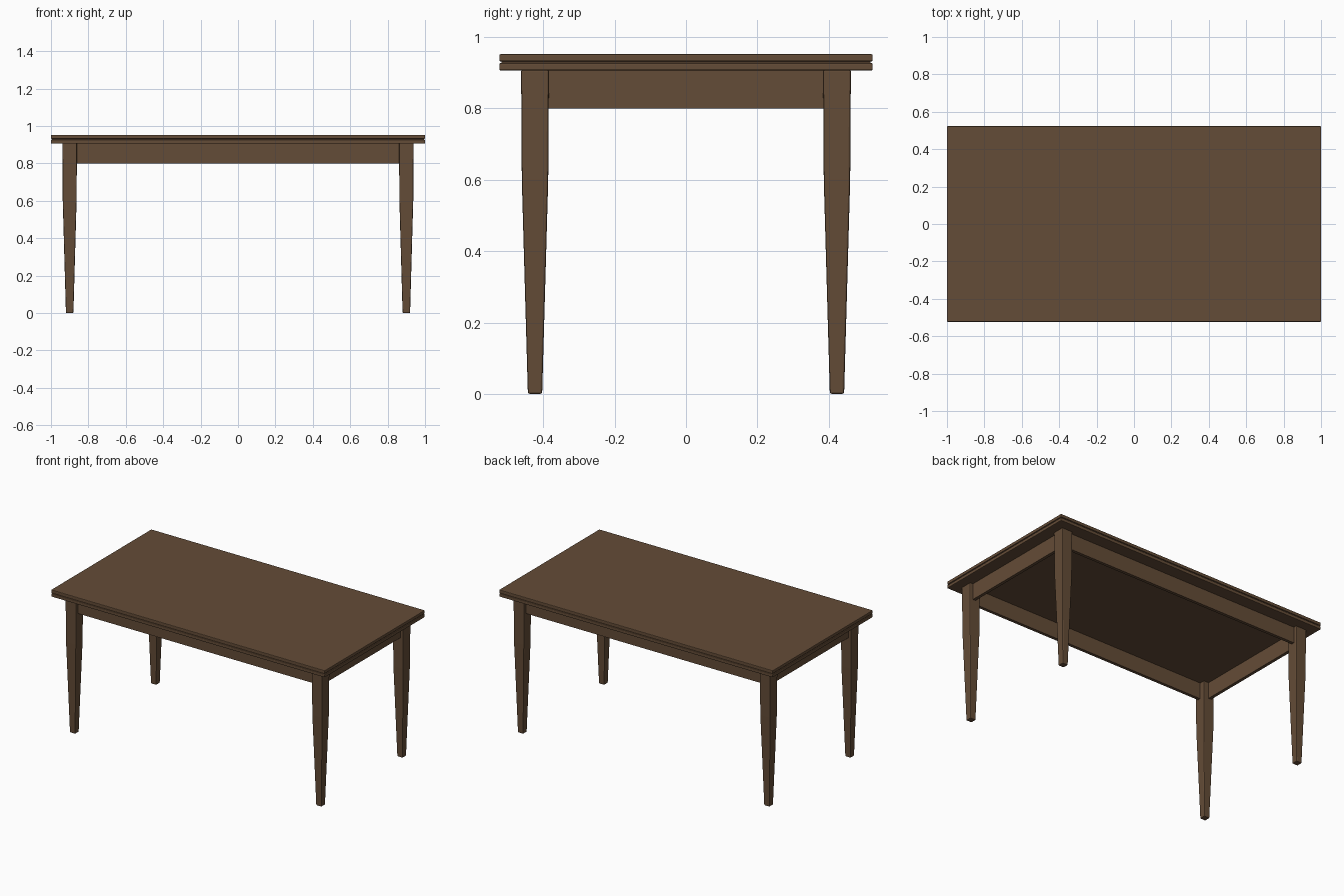
import bpy, bmesh

if "Cube" in bpy.data.objects:
    bpy.data.objects.remove(bpy.data.objects["Cube"])

wood = bpy.data.materials.new("dark brown wood")
wood.diffuse_color = (0.127, 0.072, 0.038, 1)
wood.use_nodes = True
wood.node_tree.nodes["Principled BSDF"].inputs["Base Color"].default_value = wood.diffuse_color


def finish(bm, name, bevel=0.0):
    bmesh.ops.recalc_face_normals(bm, faces=bm.faces)
    me = bpy.data.meshes.new(name)
    bm.to_mesh(me)
    bm.free()
    me.materials.append(wood)
    ob = bpy.data.objects.new(name, me)
    bpy.context.collection.objects.link(ob)
    if bevel:
        m = ob.modifiers.new("Bevel", 'BEVEL')
        m.width = bevel
        m.segments = 2
        m.limit_method = 'ANGLE'
    return ob


def loft(name, x, y, sections, bevel=0.0):
    """Stack of rectangles (z, half x, half y) joined into a closed solid."""
    bm = bmesh.new()
    rings = [[bm.verts.new((x + sx * hx, y + sy * hy, z))
              for sx, sy in ((-1, -1), (1, -1), (1, 1), (-1, 1))]
             for z, hx, hy in sections]
    for a, b in zip(rings, rings[1:]):
        for i in range(4):
            j = (i + 1) % 4
            bm.faces.new((a[i], a[j], b[j], b[i]))
    bm.faces.new(rings[0][::-1])
    bm.faces.new(rings[-1])
    return finish(bm, name, bevel)


# Table top: two slabs with a narrow groove between them
loft("lower_top_slab", 0, 0, [(0.906, 1, 0.523), (0.927, 1, 0.523)], 0.004)
loft("top_groove", 0, 0, [(0.925, 0.994, 0.517), (0.934, 0.994, 0.517)])
loft("upper_top_slab", 0, 0, [(0.931, 1, 0.523), (0.952, 1, 0.523)], 0.004)

# Tapered legs
LX, LY = 0.9, 0.423
for sx, nx in ((-1, "left"), (1, "right")):
    for sy, ny in ((-1, "front"), (1, "back")):
        loft(f"{ny}_{nx}_leg", sx * LX, sy * LY,
             [(0, 0.02, 0.02), (0.6, 0.037, 0.037), (0.908, 0.039, 0.039)], 0.005)

# Aprons, set back slightly from the outer leg faces
for s, n in ((-1, "front"), (1, "back")):
    loft(f"{n}_apron", 0, s * 0.43, [(0.8, 0.88, 0.01), (0.908, 0.88, 0.01)])
for s, n in ((-1, "left"), (1, "right")):
    loft(f"{n}_apron", s * 0.907, 0, [(0.8, 0.01, 0.40), (0.908, 0.01, 0.40)])
